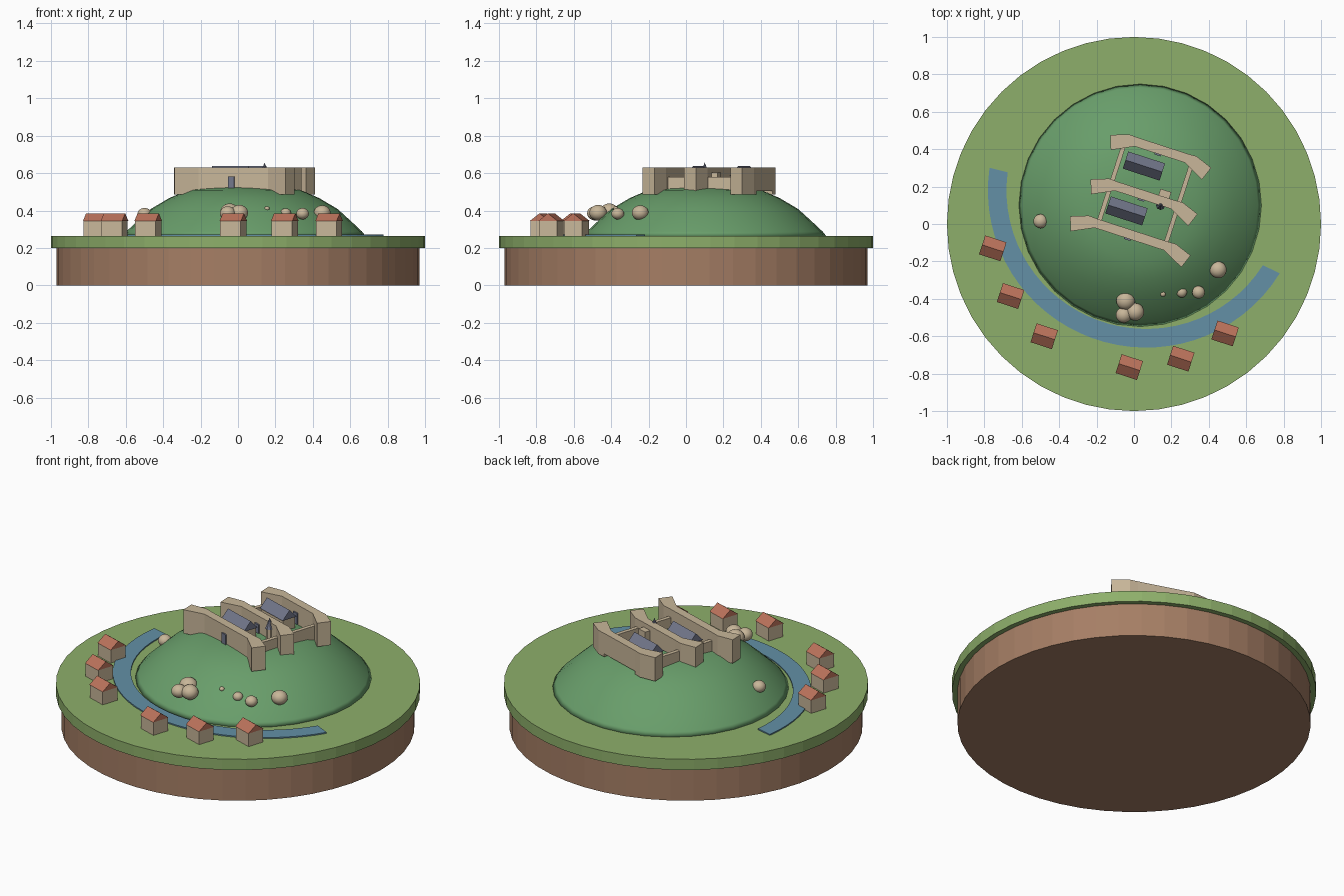
import bpy, bmesh
from math import sin, cos, pi, radians
from mathutils import Vector, Matrix

if "Cube" in bpy.data.objects:
    bpy.data.objects.remove(bpy.data.objects["Cube"], do_unlink=True)


def material(name, *rgb):
    m = bpy.data.materials.new(name)
    m.use_nodes = True
    m.diffuse_color = (*rgb, 1)
    bsdf = next(n for n in m.node_tree.nodes if n.type == 'BSDF_PRINCIPLED')
    bsdf.inputs["Base Color"].default_value = (*rgb, 1)
    return m


EARTH = material("earth brown", .38, .21, .13)
GRASS = material("meadow green", .27, .43, .145)
HILL = material("hill green", .14, .34, .145)
STONE = material("pale stone", .58, .47, .32)
TILE = material("terracotta", .50, .17, .105)
WATER = material("river blue", .125, .28, .38)
SLATE = material("slate grey", .17, .185, .26)

TURN = radians(-18)
GROUND = .265


def finish(name, bm, mat, loc=(0, 0), turn=0, smooth=False):
    bmesh.ops.recalc_face_normals(bm, faces=bm.faces)
    me = bpy.data.meshes.new(name)
    bm.to_mesh(me)
    bm.free()
    me.materials.append(mat)
    for p in me.polygons:
        p.use_smooth = smooth
    ob = bpy.data.objects.new(name, me)
    ob.location = (loc[0], loc[1], 0)
    ob.rotation_euler.z = turn
    bpy.context.collection.objects.link(ob)
    return ob


def prism(name, outline, z0, z1, mat, loc=(0, 0), turn=0):
    """Upright extrusion of a plan outline."""
    bm = bmesh.new()
    face = bm.faces.new([bm.verts.new((x, y, z0)) for x, y in outline])
    top = bmesh.ops.extrude_face_region(bm, geom=[face])["geom"]
    bmesh.ops.translate(bm, vec=(0, 0, z1 - z0),
                        verts=[v for v in top if isinstance(v, bmesh.types.BMVert)])
    return finish(name, bm, mat, loc, turn)


def box(name, length, depth, z0, z1, mat, loc, turn=TURN):
    a, b = length / 2, depth / 2
    return prism(name, [(-a, -b), (a, -b), (a, b), (-a, b)], z0, z1, mat, loc, turn)


def gable(name, length, depth, z0, z1, mat, loc):
    """Triangular roof with its ridge along the local x axis."""
    bm = bmesh.new()
    a, b = length / 2, depth / 2
    face = bm.faces.new([bm.verts.new((-a, y, z)) for y, z in ((-b, z0), (b, z0), (0, z1))])
    end = bmesh.ops.extrude_face_region(bm, geom=[face])["geom"]
    bmesh.ops.translate(bm, vec=(length, 0, 0),
                        verts=[v for v in end if isinstance(v, bmesh.types.BMVert)])
    return finish(name, bm, mat, loc, TURN)


def circle(r, n):
    return [(r * cos(2 * pi * i / n), r * sin(2 * pi * i / n)) for i in range(n)]


# Round base
prism("earth_base", circle(.97, 48), 0, .2, EARTH)
prism("meadow", circle(1, 48), .2, GROUND, GRASS)

# Domed hill, lathed from a profile and closed below
HILL_AT = Vector((.033, .1))
bm = bmesh.new()
apex = bm.verts.new((0, 0, .53))
rings = []
for r, z in ((.15, .527), (.3, .51), (.4, .467), (.5, .408),
             (.58, .335), (.63, .288), (.65, .263)):
    rings.append([bm.verts.new((x, y, z)) for x, y in circle(r, 32)])
for i in range(32):
    j = (i + 1) % 32
    bm.faces.new((apex, rings[0][i], rings[0][j]))
    for inner, outer in zip(rings, rings[1:]):
        bm.faces.new((inner[i], outer[i], outer[j], inner[j]))
bm.faces.new(rings[-1])
finish("hill", bm, HILL, HILL_AT, smooth=True)

# River arc winding around the hill foot
inner, outer = [], []
for i in range(33):
    t = i / 32
    a = radians(166 + 168 * t)
    r = .78 - .075 * sin(pi * t)
    inner.append(((r - .05) * cos(a), (r - .05) * sin(a)))
    outer.append(((r + .05) * cos(a), (r + .05) * sin(a)))
bm = bmesh.new()
rows = [[bm.verts.new((x, y, z)) for x, y in side]
        for side, z in ((inner, GROUND - .003), (inner, .272),
                        (outer, .272), (outer, GROUND - .003))]
for k in range(4):
    a, b = rows[k], rows[(k + 1) % 4]
    for i in range(32):
        bm.faces.new((a[i], a[i + 1], b[i + 1], b[i]))
for i in (0, 32):
    bm.faces.new([row[i] for row in rows])
finish("river", bm, WATER, HILL_AT)

# Village houses
for i, at in enumerate(((-.755, -.13), (-.66, -.385), (-.48, -.6),
                        (-.025, -.765), (.25, -.72), (.487, -.585)), 1):
    box(f"house_body_{i}", .115, .1, GROUND, .345, STONE, at)
    gable(f"house_roof_{i}", .12, .106, .345, .385, TILE, at)

# Boulders on the slopes
for i, (x, y, z, r) in enumerate(((-.5, .015, .38, .038), (.45, -.245, .388, .045),
                                  (.345, -.365, .383, .034), (.255, -.365, .387, .028),
                                  (.155, -.375, .41, .014), (-.045, -.41, .393, .05),
                                  (-.055, -.487, .385, .042), (.007, -.47, .388, .047)), 1):
    bm = bmesh.new()
    bmesh.ops.create_icosphere(bm, subdivisions=3, radius=r,
                               matrix=Matrix.Translation((0, 0, z)) @ Matrix.Diagonal((1, 1, .9, 1)))
    finish(f"boulder_{i}", bm, STONE, (x, y), smooth=True)

# Fortress: local axes along and across the turned walls
U = Vector((cos(TURN), sin(TURN)))
V = Vector((-sin(TURN), cos(TURN)))
CENTRE = Vector((.056, .153))


def at(u, v):
    return CENTRE + U * u + V * v


# Three long walls with flared ends bent forward, and a gate in each
for i, (u, v, half) in enumerate(((-.005, -.222, .21), (0, 0, .172), (.01, .258, .155)), 1):
    loc = at(u, v)
    box(f"long_wall_{i}", 2 * half, .05, .505, .63, STONE, loc)
    tip = Vector((half + .115, -.045))
    across = Vector((sin(radians(20)), cos(radians(20)))) * .04
    for side, s in (("right", -1), ("left", 1)):
        pts = [Vector((half - .015, -.025)), tip - across, tip + across,
               Vector((half + .035, .027)), Vector((half - .015, .025))]
        prism(f"bastion_{side}_{i}", [(s * p.x, p.y) for p in pts],
              .487, .63, STONE, loc, TURN)
    box(f"gate_{i}", .036, .009, .515, .582, SLATE, at(u - .01, v - .029))

# Low cross walls linking the long walls
for side, u in (("right", -.188), ("left", .188)):
    box(f"cross_wall_{side}", .024, .48, .49, .58, STONE, at(u, .018))

# Two slate-roofed halls
for i, loc in enumerate(((-.04, .07), (.053, .31)), 1):
    box(f"hall_body_{i}", .195, .085, .5, .585, STONE, loc)
    gable(f"hall_roof_{i}", .207, .096, .585, .637, SLATE, loc)

# Small tower with spire, and the annex behind the middle wall
prism("tower", circle(.02, 8), .5, .595, STONE, (.142, .1))
bm = bmesh.new()
bmesh.ops.create_cone(bm, cap_ends=True, segments=8, radius1=.025, radius2=0,
                      depth=.063, matrix=Matrix.Translation((0, 0, .625)))
finish("spire", bm, SLATE, (.142, .1))
box("annex", .06, .04, .5, .603, STONE, (.165, .16))
